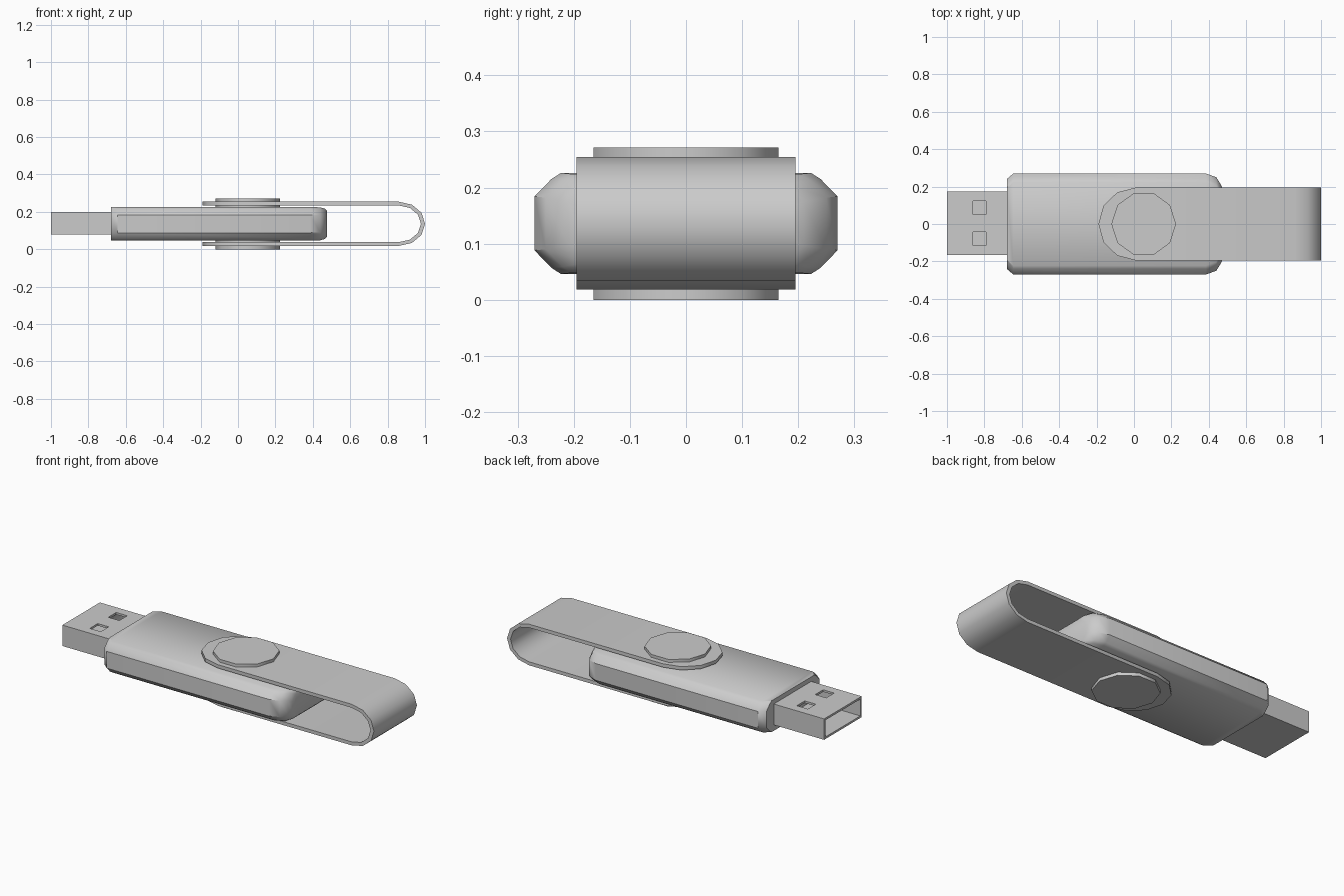
import bpy, bmesh, math

if "Cube" in bpy.data.objects:
    bpy.data.objects.remove(bpy.data.objects["Cube"])


def finish(name, bm, angle=40):
    bmesh.ops.remove_doubles(bm, verts=bm.verts, dist=1e-5)
    bmesh.ops.recalc_face_normals(bm, faces=bm.faces)
    me = bpy.data.meshes.new(name)
    bm.to_mesh(me)
    bm.free()
    ob = bpy.data.objects.new(name, me)
    bpy.context.collection.objects.link(ob)
    bpy.ops.object.select_all(action='DESELECT')
    bpy.context.view_layer.objects.active = ob
    ob.select_set(True)
    bpy.ops.object.shade_smooth_by_angle(angle=math.radians(angle))
    return ob


def loft(name, rings):
    """Skin a list of equal-length rings and cap both ends."""
    bm = bmesh.new()
    vs = [[bm.verts.new(p) for p in r] for r in rings]
    n = len(vs[0])
    for a, b in zip(vs, vs[1:]):
        for i in range(n):
            j = (i + 1) % n
            bm.faces.new((a[i], a[j], b[j], b[i]))
    bm.faces.new(vs[0])
    bm.faces.new(vs[-1])
    return finish(name, bm)


def box(name, lo, hi):
    bm = bmesh.new()
    bmesh.ops.create_cube(bm, size=1)
    for v in bm.verts:
        v.co = [lo[k] + (v.co[k] + 0.5) * (hi[k] - lo[k]) for k in range(3)]
    return finish(name, bm, 30)


MID = 0.136

# Body: rounded-edge section, tapered at the ends
def section(x, w, h):
    q = [(w, h - 0.042), (w - 0.03, h - 0.011), (w - 0.047, h)]
    half = [(y, -z) for y, z in reversed(q)] + q
    return [(x, y, MID + z) for y, z in half + [(-y, -z) for y, z in half]]

loft("body", [section(*s) for s in (
    (-0.68, 0.24, 0.09), (-0.645, 0.27, 0.09), (0.385, 0.27, 0.09),
    (0.44, 0.25, 0.088), (0.465, 0.21, 0.081), (0.475, 0.185, 0.07))])

# Swivel cover: folded strip with rounded arm ends
R, T, W = 0.118, 0.02, 0.195
arm = [(0.01 - 0.2 * math.cos(math.radians(a)), W * math.sin(math.radians(a)))
       for a in (0, 30, 60, 90)]
stations = [((x, R), (x, R - T), w) for x, w in arm]
for k in range(7):
    a = math.radians(90 - 30 * k)
    c, s = math.cos(a), math.sin(a)
    stations.append(((0.86 + 0.14 * c, R * s),
                     (0.86 + 0.118 * c, (R - T) * s), W))
stations += [((x, -R), (x, T - R), w) for x, w in reversed(arm)]
loft("swivel_cover", [
    [(o[0], -w, MID + o[1]), (o[0], w, MID + o[1]),
     (i[0], w, MID + i[1]), (i[0], -w, MID + i[1])] for o, i, w in stations])

# Pivot pin: ten-sided disc through the cover and body
ring = [(0.052 + 0.173 * math.cos(math.tau * i / 10),
         0.173 * math.sin(math.tau * i / 10)) for i in range(10)]
loft("pivot_pin", [[(x, y, z) for x, y in ring] for z in (0, 0.271)])

# Plug: hollow shell with two square windows on top
plug = box("plug_shell", (-1, -0.165, 0.08), (-0.66, 0.175, 0.2))
cutters = [box("cavity_cutter", (-1.1, -0.153, 0.092), (-0.69, 0.163, 0.188))]
for y in (-0.08, 0.087):
    cutters.append(box("window_cutter", (-0.86, y - 0.036, 0.15),
                       (-0.79, y + 0.036, 0.25)))
bpy.context.view_layer.objects.active = plug
for c in cutters:
    m = plug.modifiers.new("cut", 'BOOLEAN')
    m.operation, m.solver, m.object = 'DIFFERENCE', 'EXACT', c
    bpy.ops.object.modifier_apply(modifier=m.name)
for c in cutters:
    bpy.data.objects.remove(c)
